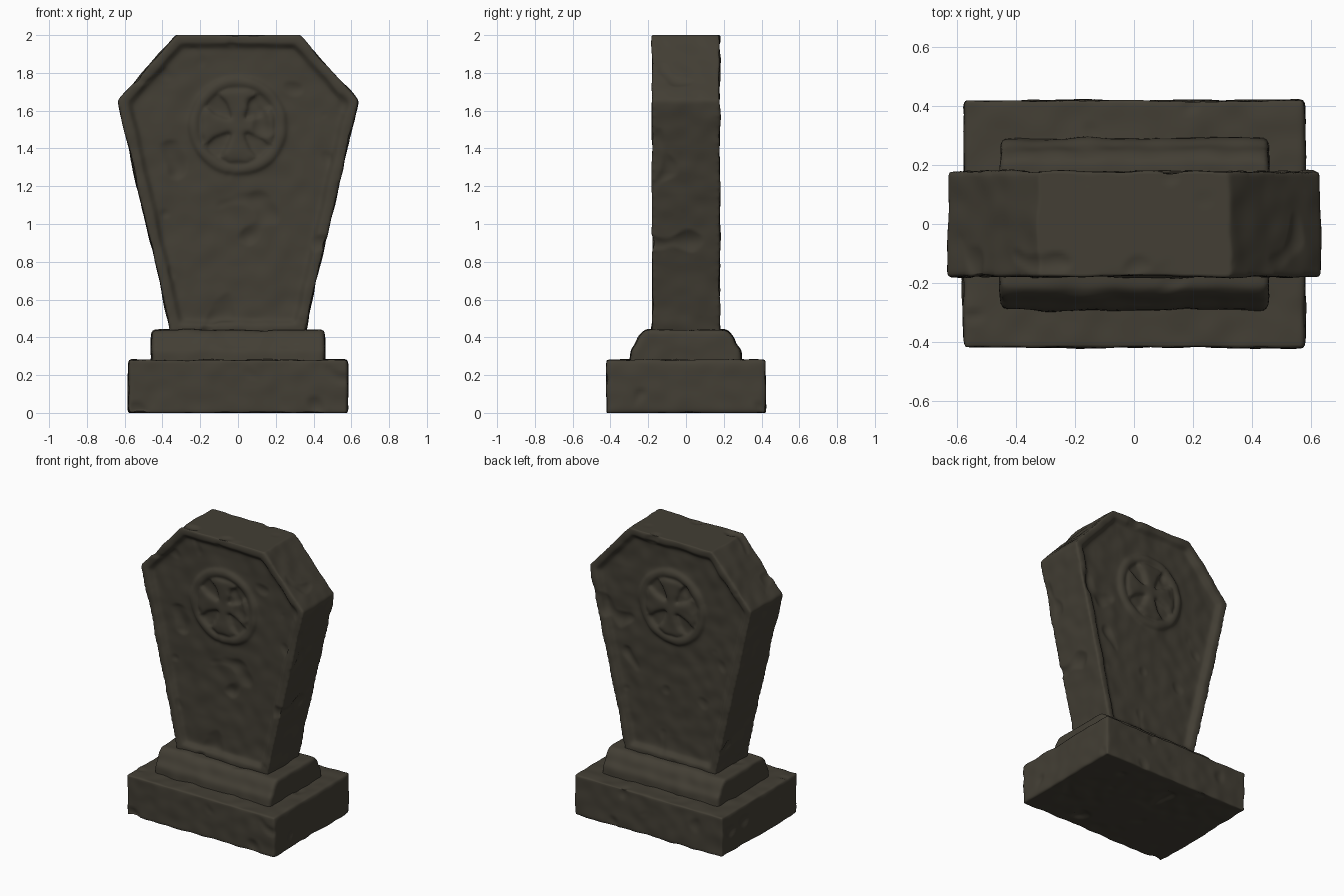
import bpy, bmesh, math
from mathutils import Vector, noise

if "Cube" in bpy.data.objects:
    bpy.data.objects.remove(bpy.data.objects["Cube"])

stone_mat = bpy.data.materials.new("dark weathered stone")
stone_mat.diffuse_color = (0.056, 0.049, 0.035, 1)
stone_mat.use_nodes = True
stone_mat.node_tree.nodes["Principled BSDF"].inputs["Base Color"].default_value = stone_mat.diffuse_color


def prism(bm, pts, offset):
    """Extrude a closed outline of 3D points by the offset; returns its two caps."""
    offset = Vector(offset)
    a = [bm.verts.new(p) for p in pts]
    b = [bm.verts.new(Vector(p) + offset) for p in pts]
    n = len(pts)
    caps = [bm.faces.new(a), bm.faces.new(b[::-1])]
    for i in range(n):
        j = (i + 1) % n
        bm.faces.new((a[j], a[i], b[i], b[j]))
    bmesh.ops.recalc_face_normals(bm, faces=bm.faces[:])
    return caps


def ring(bm, y, z, radius, tube, squash, n=48, m=12):
    """Flattened torus facing along y."""
    rows = []
    for i in range(n):
        a = 2 * math.pi * i / n
        row = []
        for k in range(m):
            b = 2 * math.pi * k / m
            r = radius + tube * math.cos(b)
            row.append(bm.verts.new((r * math.cos(a), y + squash * tube * math.sin(b),
                                     z + r * math.sin(a))))
        rows.append(row)
    for i in range(n):
        for k in range(m):
            p, q = rows[i], rows[(i + 1) % n]
            bm.faces.new((p[k], p[(k + 1) % m], q[(k + 1) % m], q[k]))
    bmesh.ops.recalc_face_normals(bm, faces=bm.faces[:])


def weather(p, seed):
    """Inward or outward wear at a point: broad swells, fine grain, chips."""
    q = p + Vector((seed, seed * 2, seed * 3))
    swell = 0.007 * noise.noise(q * 3.5)
    grain = 0.006 * noise.noise(q * 11)
    chip = -0.05 * max(0, noise.noise(q * 7 + Vector((9, 4, 2))) - 0.42)
    return swell + grain + chip


def finish(name, bm, voxel, smooth, seed):
    """Turn a rough block into a worn, rounded stone part."""
    me = bpy.data.meshes.new(name)
    bm.to_mesh(me)
    bm.free()
    ob = bpy.data.objects.new(name, me)
    bpy.context.collection.objects.link(ob)
    bpy.context.view_layer.objects.active = ob
    ob.select_set(True)
    mod = ob.modifiers.new("remesh", 'REMESH')
    mod.mode = 'VOXEL'
    mod.voxel_size = voxel
    mod2 = ob.modifiers.new("soften", 'SMOOTH')
    mod2.factor = 0.5
    mod2.iterations = smooth
    bpy.ops.object.modifier_apply(modifier="remesh")
    bpy.ops.object.modifier_apply(modifier="soften")
    me = ob.data
    moved = [v.co + v.normal * weather(v.co, seed) for v in me.vertices]
    for v, co in zip(me.vertices, moved):
        co.z = min(max(co.z, 0), 2)
        v.co = co
    me.materials.clear()
    me.materials.append(stone_mat)
    bpy.ops.object.shade_smooth()
    ob.select_set(False)
    return ob


# Base block
bm = bmesh.new()
prism(bm, [(-0.58, -0.42, 0), (0.58, -0.42, 0), (0.58, 0.42, 0), (-0.58, 0.42, 0)],
      (0, 0, 0.28))
finish("base_block", bm, 0.014, 8, 1.3)

# Stepped plinth with a sloping moulding at front and back
half = [(0.295, 0.24), (0.29, 0.33), (0.265, 0.36), (0.245, 0.41), (0.215, 0.44)]
section = [(-0.458, y, z) for y, z in half] + [(-0.458, -y, z) for y, z in reversed(half)]
bm = bmesh.new()
prism(bm, section, (0.916, 0, 0))
finish("plinth", bm, 0.014, 6, 4.7)

# Coffin-shaped slab with a sunken panel on both faces
half = [(0.352, 0.42), (0.637, 1.655), (0.325, 2.003)]
outline = [(x, -0.18, z) for x, z in half] + [(-x, -0.18, z) for x, z in reversed(half)]
bm = bmesh.new()
for cap in prism(bm, outline, (0, 0.36, 0)):
    bmesh.ops.inset_individual(bm, faces=[cap], thickness=0.045, depth=0, use_even_offset=True)
    bmesh.ops.inset_individual(bm, faces=[cap], thickness=0.03, depth=-0.03,
                               use_even_offset=True)

# Ring and flared cross carved on both panels
arm = [(0.025, 0.0), (0.035, 0.06), (0.06, 0.125), (0.095, 0.165), (0.045, 0.187)]
arm = arm + [(-u, r) for u, r in reversed(arm)]
for side in (-1, 1):
    ring(bm, side * 0.148, 1.52, 0.232, 0.03, 0.8)
    for k in range(4):
        c, s = math.cos(k * math.pi / 2), math.sin(k * math.pi / 2)
        pts = [(u * c - r * s, side * 0.10, 1.52 + u * s + r * c) for u, r in arm]
        prism(bm, pts, (0, side * 0.074, 0))
finish("slab", bm, 0.011, 7, 8.1)
